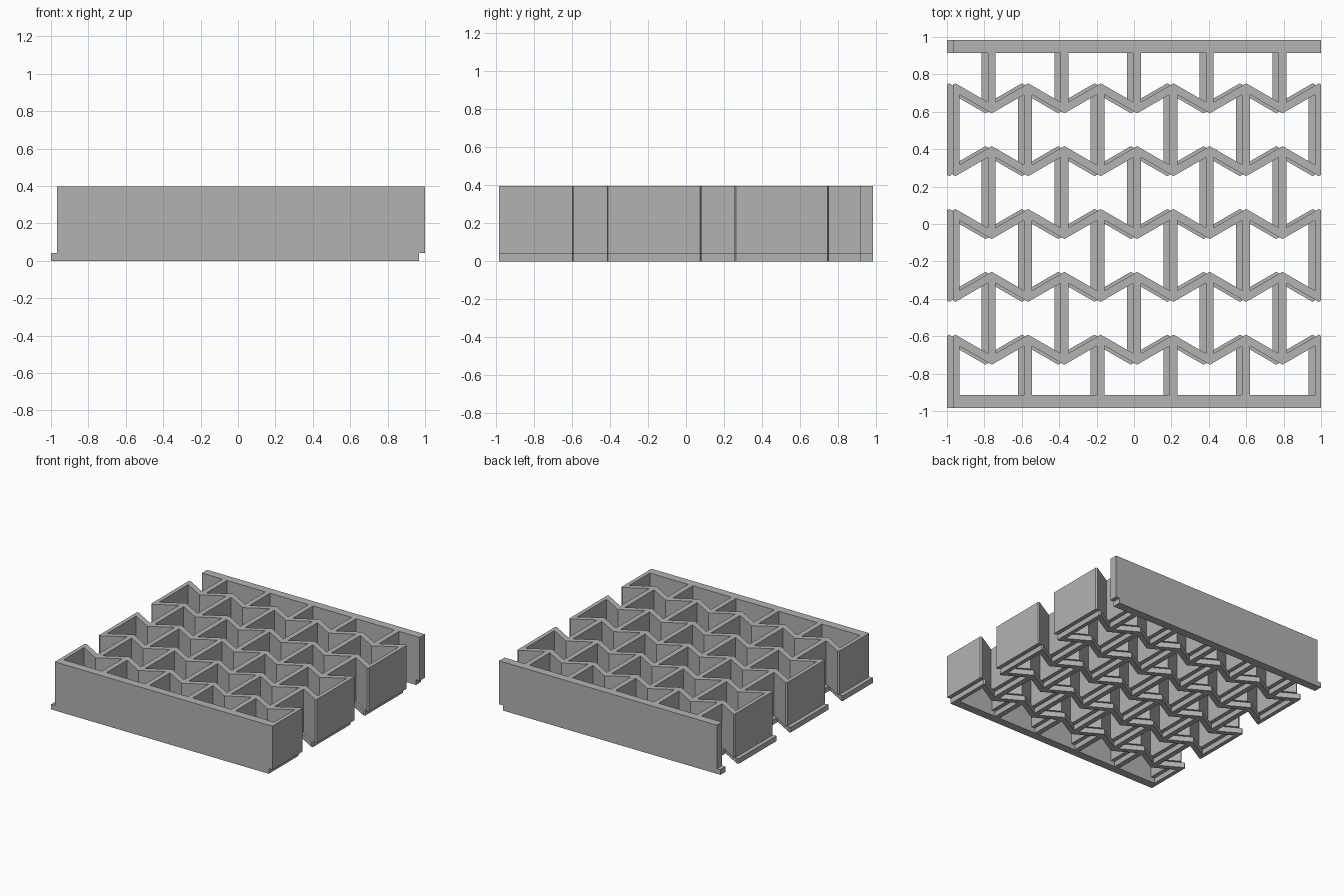
import bpy, bmesh, math

cube = bpy.data.objects.get("Cube")
if cube:
    bpy.data.objects.remove(cube, do_unlink=True)

grey = bpy.data.materials.new("plain_grey")
grey.use_nodes = True
colour = (0.45, 0.45, 0.45, 1)
grey.diffuse_color = colour
grey.node_tree.nodes["Principled BSDF"].inputs["Base Color"].default_value = colour

HALF = 0.983           # half the width and depth of one layer
STEP = 0.1943          # distance between a peak and the next valley
PITCH = 0.336          # distance between zigzag rows
WALL = 0.042           # wall thickness
BAR = 0.068            # end bar thickness
SHIFT = 0.0165         # sideways offset of each layer
SLOPE = math.tan(math.radians(30))
BAND = WALL / math.cos(math.radians(30)) / 2

# Break points across the width: both sides and middle of every wall
nodes = range(-5, 6)
breaks = sorted({round(max(-HALF, min(HALF, n * STEP + d)), 5)
                 for n in nodes for d in (-WALL / 2, 0, WALL / 2)})


def zigzag(row, side):
    """Edge of a zigzag row; odd nodes are peaks in even rows."""
    sign = 1 if row % 2 == 0 else -1

    def y(x):
        t = abs((x / STEP) % 2 - 1)       # 0 at odd nodes, 1 at even nodes
        return row * PITCH + sign * (0.5 - t) * STEP * SLOPE + side * BAND
    return y


def flat(y):
    return lambda x: y


def lattice(name, z0, z1, shift):
    bm = bmesh.new()

    def strip(low, high, xs):
        for a, b in zip(xs, xs[1:]):
            bm.faces.new([bm.verts.new((x + shift, f(x), z0)) for x, f in
                          ((a, low), (b, low), (b, high), (a, high))])

    # Bars and zigzag rows, from front to back
    bands = [(flat(-HALF), flat(BAR - HALF))]
    bands += [(zigzag(r, -1), zigzag(r, 1)) for r in range(-2, 3)]
    bands += [(flat(HALF - BAR), flat(HALF))]
    for low, high in bands:
        strip(low, high, breaks)

    # Straight walls, at odd and even nodes in turn
    for i in range(len(bands) - 1):
        for n in nodes:
            if n % 2 != i % 2:
                xs = [x for x in breaks if abs(x - n * STEP) < WALL / 2 + 0.001]
                strip(bands[i][1], bands[i + 1][0], xs)

    # Weld into one sheet and raise it to a solid
    bmesh.ops.remove_doubles(bm, verts=bm.verts[:], dist=0.0005)
    raised = bmesh.ops.extrude_face_region(bm, geom=bm.faces[:], use_keep_orig=True)
    top = [v for v in raised["geom"] if isinstance(v, bmesh.types.BMVert)]
    bmesh.ops.translate(bm, verts=top, vec=(0, 0, z1 - z0))
    bmesh.ops.recalc_face_normals(bm, faces=bm.faces[:])

    mesh = bpy.data.meshes.new(name)
    bm.to_mesh(mesh)
    bm.free()
    mesh.materials.append(grey)
    bpy.context.collection.objects.link(bpy.data.objects.new(name, mesh))


lattice("lattice_base", 0, 0.042, -SHIFT)
lattice("lattice_body", 0.042, 0.397, SHIFT)
